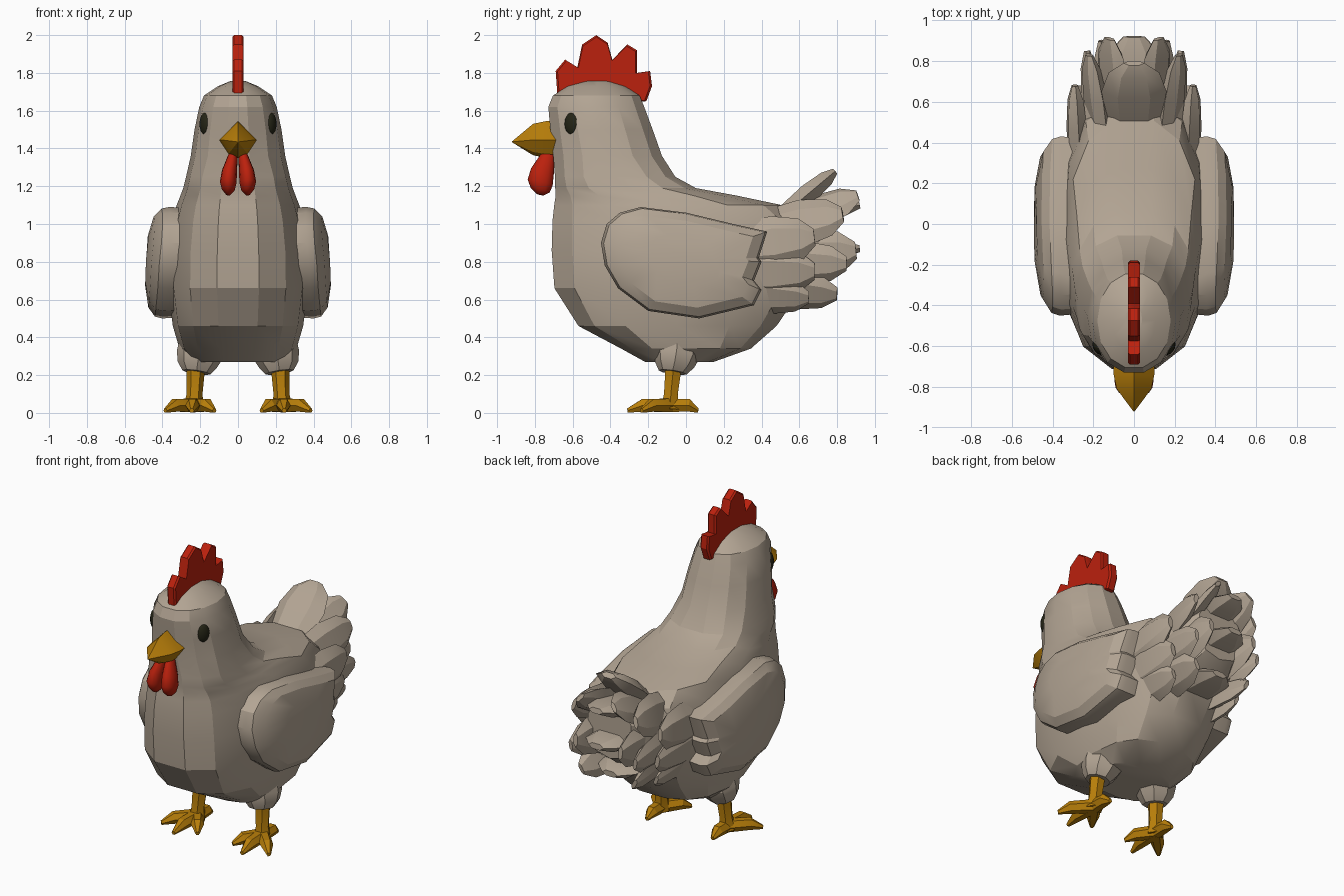
import bpy, bmesh, math
from mathutils import Vector

if "Cube" in bpy.data.objects:
    bpy.data.objects.remove(bpy.data.objects["Cube"], do_unlink=True)


def material(name, rgb):
    m = bpy.data.materials.new(name)
    m.use_nodes = True
    m.diffuse_color = (*rgb, 1)
    m.node_tree.nodes["Principled BSDF"].inputs["Base Color"].default_value = (*rgb, 1)
    return m


PLUMAGE = material("plumage beige", (0.45, 0.375, 0.295))
RED = material("comb red", (0.5, 0.015, 0.004))
YELLOW = material("beak yellow", (0.48, 0.21, 0.003))
BLACK = material("eye black", (0.018, 0.018, 0.008))


def loft(name, rings, mat, smooth=25):
    """Skin a list of equal-length point rings and close both ends."""
    bm = bmesh.new()
    loops = [[bm.verts.new(p) for p in ring] for ring in rings]
    n = len(loops[0])
    for a, b in zip(loops, loops[1:]):
        for i in range(n):
            j = (i + 1) % n
            bm.faces.new((a[i], a[j], b[j], b[i]))
    bm.faces.new(loops[0])
    bm.faces.new(loops[-1])
    bmesh.ops.recalc_face_normals(bm, faces=bm.faces)
    me = bpy.data.meshes.new(name)
    bm.to_mesh(me)
    bm.free()
    me.materials.append(mat)
    me.shade_smooth()
    me.set_sharp_from_angle(angle=math.radians(smooth))
    ob = bpy.data.objects.new(name, me)
    bpy.context.collection.objects.link(ob)
    return ob


def tube(name, pts, radii, mat, normal=(0, 0, 1), flat=1.0, sides=6, smooth=25):
    """Tapered tube along points; flat squashes it along the normal."""
    pts = [Vector(p) for p in pts]
    d = (pts[-1] - pts[0]).normalized()
    side = d.cross(Vector(normal)).normalized()
    up = side.cross(d)
    rings = []
    for p, r in zip(pts, radii):
        angles = [math.tau * i / sides for i in range(sides)]
        rings.append([p + side * r * math.cos(a) + up * r * flat * math.sin(a) for a in angles])
    return loft(name, rings, mat, smooth)


def spow(v, e):
    return math.copysign(abs(v) ** e, v)


# Body, neck and head: level slices given as height, front, back, half width
SLICES = [
    (0.27, -0.22, 0.15, 0.24), (0.34, -0.35, 0.35, 0.31), (0.46, -0.58, 0.49, 0.345),
    (0.66, -0.71, 0.63, 0.37), (0.86, -0.725, 0.66, 0.365), (1.02, -0.72, 0.62, 0.345),
    (1.10, -0.71, 0.52, 0.325), (1.15, -0.70, 0.28, 0.305), (1.19, -0.70, 0.06, 0.29),
    (1.25, -0.70, -0.05, 0.275), (1.36, -0.71, -0.12, 0.25), (1.50, -0.725, -0.17, 0.23),
    (1.62, -0.735, -0.215, 0.205), (1.68, -0.71, -0.24, 0.18), (1.73, -0.63, -0.32, 0.105),
    (1.757, -0.54, -0.40, 0.04),
]
SEGS = 14
rings = []
for z, front, back, w in SLICES:
    e = 0.8 if z < 1.3 else 0.95
    ring = []
    for i in range(SEGS):
        a = math.tau * (i + 0.5) / SEGS
        ring.append((w * spow(math.sin(a), e),
                     (front + back) / 2 + (back - front) / 2 * spow(math.cos(a), e), z))
    rings.append(ring)
loft("body", rings, PLUMAGE, 22)

# Tail root that fills the space under the feathers: y, bottom, top, half width
rings = []
for y, low, high, w in ((0.15, 0.55, 1.10, 0.30), (0.45, 0.55, 1.09, 0.29),
                        (0.62, 0.62, 1.10, 0.25), (0.78, 0.74, 1.10, 0.16)):
    rings.append([(w * spow(math.cos(a), 0.8), y, (low + high) / 2 + (high - low) / 2 * spow(math.sin(a), 0.8))
                  for a in [math.tau * (i + 0.5) / 10 for i in range(10)]])
loft("tail_root", rings, PLUMAGE)

# Comb: scalloped plate with softened rims
COMB = [(-0.68, 1.67), (-0.69, 1.81), (-0.64, 1.87), (-0.575, 1.83), (-0.55, 1.95),
        (-0.475, 2.0), (-0.415, 1.96), (-0.39, 1.87), (-0.31, 1.95), (-0.26, 1.92),
        (-0.26, 1.80), (-0.19, 1.81), (-0.18, 1.73), (-0.21, 1.65), (-0.45, 1.64)]
loft("comb", [[(x, -0.44 + k * (y + 0.44), 1.75 + k * (z - 1.75)) for y, z in COMB]
              for x, k in ((-0.03, 0.96), (-0.02, 1), (0.02, 1), (0.03, 0.96))], RED)

# Beak: faceted wedge
beak = []
for y, z, s in ((-0.66, 1.445, 1), (-0.74, 1.445, 1), (-0.81, 1.445, 0.85), (-0.92, 1.435, 0.03)):
    beak.append([(s * x, y, z + s * h) for x, h in
                 ((0, 0.1), (0.1, 0), (0.05, -0.075), (0, -0.095), (-0.05, -0.075), (-0.1, 0))])
loft("beak", beak, YELLOW)

# Wing outline as (y, z)
WING = [(-0.45, 0.90), (-0.42, 1.0), (-0.35, 1.06), (-0.24, 1.09), (0.0, 1.06), (0.25, 1.0),
        (0.43, 0.96), (0.385, 0.82), (0.40, 0.80), (0.36, 0.70), (0.40, 0.65), (0.36, 0.57),
        (0.07, 0.50), (-0.2, 0.54), (-0.36, 0.66), (-0.43, 0.78)]
WING_Y = sum(p[0] for p in WING) / len(WING)
WING_Z = sum(p[1] for p in WING) / len(WING)

# Feathers as base, tip, half width
CENTRE_FEATHERS = [
    ("tail_top_feather", (0, 0.48, 1.02), (0, 0.79, 1.28), 0.16),
    ("tail_back_feather", (0, 0.35, 0.99), (0, 0.92, 1.10), 0.16),
    ("tail_low_feather", (0, 0.35, 0.82), (0, 0.92, 0.87), 0.17),
    ("tail_under_feather", (0, 0.30, 0.66), (0, 0.78, 0.64), 0.17),
]
PAIRED_FEATHERS = [
    ("tail_upper_feather", (0.08, 0.42, 0.95), (0.12, 0.91, 1.15), 0.12),
    ("tail_side_feather", (0.15, 0.35, 0.95), (0.22, 0.83, 1.05), 0.13),
    ("tail_mid_feather", (0.14, 0.35, 0.80), (0.16, 0.90, 0.86), 0.14),
    ("tail_outer_feather", (0.19, 0.30, 0.80), (0.23, 0.85, 0.79), 0.12),
    ("tail_lower_feather", (0.15, 0.28, 0.68), (0.19, 0.80, 0.63), 0.12),
    ("flank_feather", (0.27, 0.20, 0.87), (0.29, 0.68, 0.93), 0.14),
    ("flank_low_feather", (0.26, 0.15, 0.74), (0.27, 0.68, 0.75), 0.14),
    ("flank_under_feather", (0.23, 0.20, 0.64), (0.24, 0.65, 0.61), 0.11),
]


def feather(name, base, tip, w):
    """Broad blunt feather facing away from the tail's core."""
    base, tip = Vector(base), Vector(tip)
    normal = Vector((2.5 * tip.x, 0, tip.z - 0.88))
    pts = [base.lerp(tip, t) for t in (0, 0.55, 0.85, 1)]
    tube(name, pts, [w * 0.8, w, w * 0.78, w * 0.32], PLUMAGE, normal, 0.38)


for f in CENTRE_FEATHERS:
    feather(*f)

# Everything that comes in left and right copies
for label, s in (("left", 1), ("right", -1)):
    # Wing: domed shell bowed towards its front and back ends
    rings = []
    for x, k in ((0.25, 0.97), (0.40, 1), (0.44, 0.97), (0.475, 0.82), (0.492, 0.45)):
        ring = []
        for y, z in WING:
            y, z = WING_Y + k * (y - WING_Y), WING_Z + k * (z - WING_Z)
            ring.append((s * (x - 0.13 * y * y - 0.1 * max(0, z - 0.8)), y, z))
        rings.append(ring)
    loft(label + "_wing", rings, PLUMAGE)

    for name, base, tip, w in PAIRED_FEATHERS:
        feather(label + "_" + name, (s * base[0], *base[1:]), (s * tip[0], *tip[1:]), w)

    # Wattle: smooth teardrop
    tube(label + "_wattle",
         [(s * 0.02, -0.71, 1.41), (s * 0.03, -0.735, 1.35), (s * 0.045, -0.76, 1.28),
          (s * 0.052, -0.772, 1.22), (s * 0.052, -0.772, 1.18), (s * 0.052, -0.772, 1.155)],
         [0.02, 0.042, 0.062, 0.068, 0.052, 0.018], RED, (1, 0, 0), 0.65, 12, 60)

    # Eye
    bpy.ops.mesh.primitive_uv_sphere_add(segments=14, ring_count=8, radius=1,
                                         location=(s * 0.174, -0.605, 1.53))
    eye = bpy.context.object
    eye.name = label + "_eye"
    eye.scale = (0.026, 0.041, 0.06)
    eye.rotation_euler = (0, 0, -s * 0.5)
    eye.data.materials.append(BLACK)
    bpy.ops.object.shade_smooth()

    # Thigh, shank and toes
    tube(label + "_thigh",
         [(s * 0.19, -0.04, 0.42), (s * 0.2, -0.05, 0.31), (s * 0.215, -0.06, 0.255), (s * 0.22, -0.07, 0.215)],
         [0.11, 0.125, 0.105, 0.075], PLUMAGE, (0, 1, 0), 1, 8)
    tube(label + "_shank",
         [(s * 0.225, -0.07, 0.28), (s * 0.225, -0.07, 0.2), (s * 0.23, -0.08, 0.1), (s * 0.235, -0.085, 0.02)],
         [0.048, 0.047, 0.042, 0.055], YELLOW, (0, 1, 0))
    toes = (("inner", 0.125, -0.235), ("middle", 0.245, -0.31), ("outer", 0.385, -0.235), ("back", 0.235, 0.065))
    for toe, x, y in toes:
        start, end = Vector((s * 0.235, -0.08, 0.04)), Vector((s * x, y, 0.012))
        middle = start.lerp(end, 0.65)
        middle.z = 0.04
        tube(label + "_" + toe + "_toe", [start, middle, end], [0.042, 0.038, 0.013], YELLOW)
